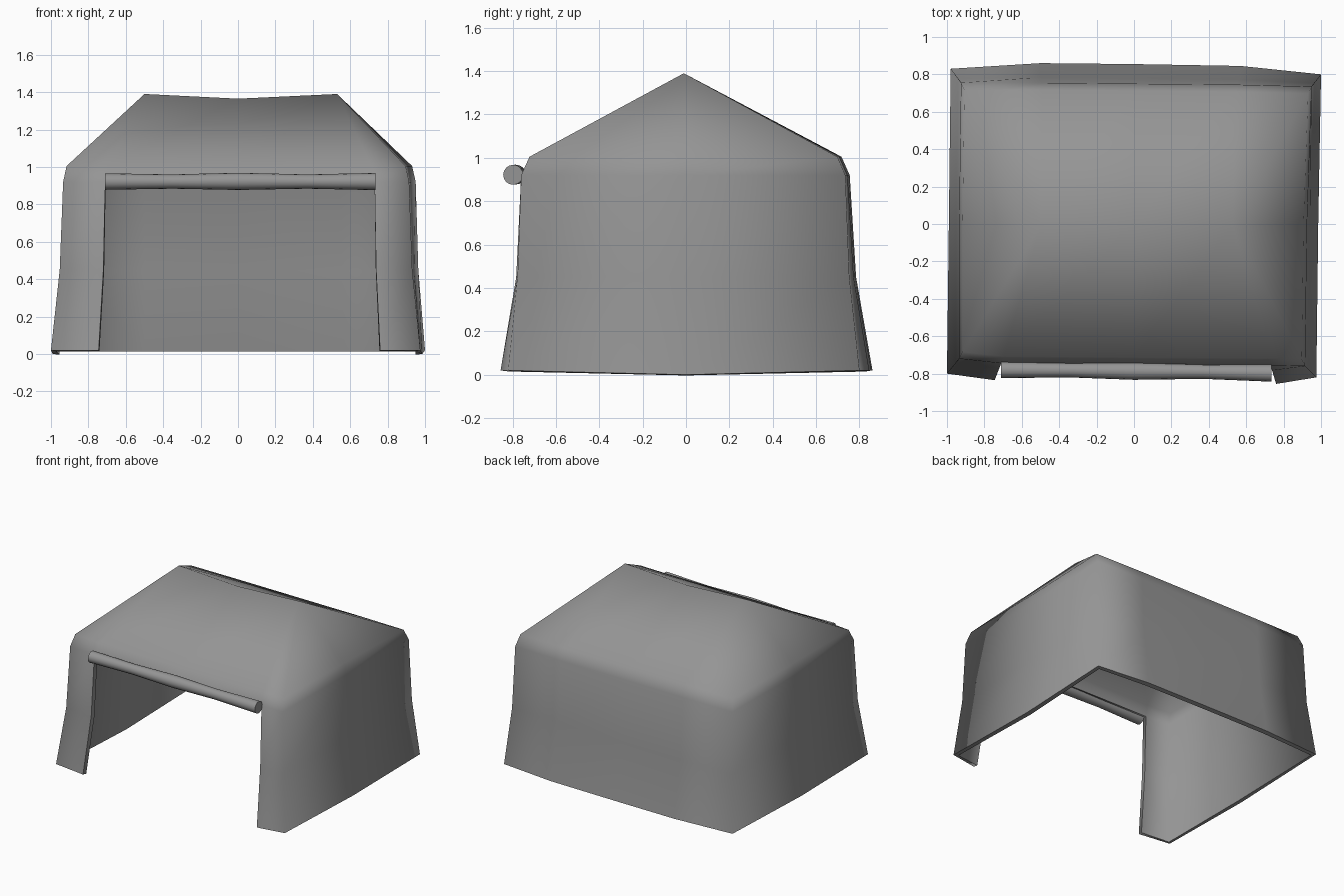
import bpy, bmesh, math
from mathutils import Vector

cube = bpy.data.objects.get("Cube")
if cube:
    bpy.data.objects.remove(cube, do_unlink=True)

grey = bpy.data.materials.new("canvas grey")
grey.use_nodes = True
colour = (0.3, 0.3, 0.3, 1)
grey.diffuse_color = colour
grey.node_tree.nodes["Principled BSDF"].inputs["Base Color"].default_value = colour


def finish(bm, name):
    mesh = bpy.data.meshes.new(name)
    bm.to_mesh(mesh)
    bm.free()
    mesh.materials.append(grey)
    obj = bpy.data.objects.new(name, mesh)
    bpy.context.collection.objects.link(obj)
    return obj


def bridge(bm, low, high, skip=()):
    n = len(low)
    for i in range(n):
        if i not in skip:
            j = (i + 1) % n
            bm.faces.new((low[i], low[j], high[j], high[i]))


# Tent outline at the ground and at the eaves, anticlockwise from front right corner
ground = [(-1, -.8), (-.745, -.835), (0, -.85), (.76, -.855), (.975, -.82), (.985, 0),
          (1, .8), (.57, .845), (0, .855), (-.5, .86), (-.98, .83), (-.99, 0)]
eaves = [(-.935, -.72), (-.71, -.745), (0, -.75), (.73, -.755), (.915, -.76), (.925, 0),
         (.95, .735), (.55, .745), (0, .75), (-.5, .755), (-.925, .755), (-.935, 0)]
OPENING = (1, 2)
SIDE_MIDDLES = (5, 11)

# Tent walls, flaring to the ground, with the doorway left open
bm = bmesh.new()
rings = []
for z, t, sx, sy in ((.02, 0, 1, 1), (.45, .72, 1, 1), (.92, 1, 1, 1), (1.005, 1, .98, .95)):
    ring = []
    for i, (g, e) in enumerate(zip(ground, eaves)):
        p = Vector(g).lerp(Vector(e), t)
        sag = .02 if t == 0 and i in SIDE_MIDDLES else 0
        ring.append(bm.verts.new((p.x * sx, p.y * sy, z - sag)))
    rings.append(ring)
bridge(bm, rings[0], rings[1], OPENING)
bridge(bm, rings[1], rings[2], OPENING)
bridge(bm, rings[2], rings[3])

# Hipped roof with a sagging ridge
left, mid, right = [bm.verts.new(p) for p in ((-.5, -.01, 1.39), (0, -.01, 1.365), (.53, -.01, 1.39))]
nearest = [left, left, mid, right, right, right, right, right, mid, left, left, left]
top = rings[3]
for i in range(len(top)):
    j = (i + 1) % len(top)
    corners = [top[i], top[j], nearest[j]]
    if nearest[i] != nearest[j]:
        corners.append(nearest[i])
    bm.faces.new(corners)

bmesh.ops.delete(bm, geom=[v for v in bm.verts if not v.link_faces], context='VERTS')
for f in bm.faces:
    f.smooth = True
for e in bm.edges:
    e.smooth = not e.is_boundary
tent = finish(bm, "tent_shell")
solid = tent.modifiers.new("Cloth thickness", 'SOLIDIFY')
solid.thickness = .035
solid.offset = -1

# Rolled up door flap hanging above the doorway
bm = bmesh.new()
SIDES = 16
rolls = []
for x, y, z, r in ((-.71, -.78, .922, .044), (-.35, -.782, .922, .038), (0, -.787, .923, .046),
                   (.37, -.79, .922, .038), (.735, -.797, .922, .046)):
    angles = [math.tau * k / SIDES for k in range(SIDES)]
    rolls.append([bm.verts.new((x, y + r * math.cos(a), z + r * math.sin(a))) for a in angles])
for a, b in zip(rolls, rolls[1:]):
    bridge(bm, a, b)
bm.faces.new(rolls[0])
bm.faces.new(rolls[-1])
bmesh.ops.recalc_face_normals(bm, faces=bm.faces)
for f in bm.faces:
    f.smooth = len(f.verts) == 4
for e in bm.edges:
    e.smooth = all(f.smooth for f in e.link_faces)
finish(bm, "rolled_door_flap")
